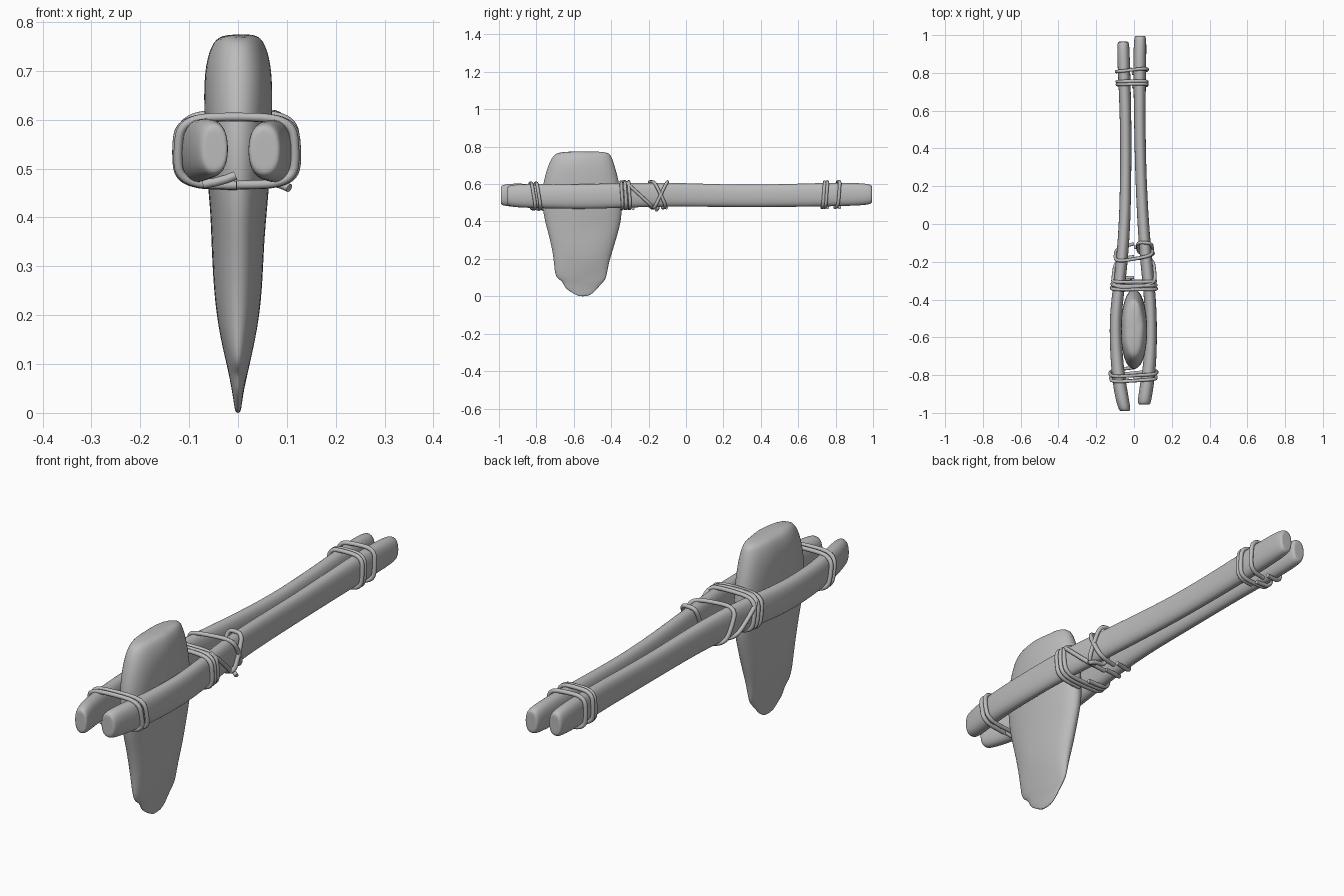
import bpy, bmesh, random
from math import sin, cos, pi, copysign
from mathutils import Vector

random.seed(4)
cube = bpy.data.objects.get("Cube")
if cube:
    bpy.data.objects.remove(cube)

grey = bpy.data.materials.new("stone grey")
grey.use_nodes = True
grey.diffuse_color = (0.5, 0.5, 0.5, 1)
grey.node_tree.nodes["Principled BSDF"].inputs["Base Color"].default_value = (0.5, 0.5, 0.5, 1)


def power(v, e):
    return copysign(abs(v) ** e, v)


def loft(name, rings):
    """Skin equal-sized rings of points, cap both ends and smooth the result."""
    bm = bmesh.new()
    loops = [[bm.verts.new(p) for p in ring] for ring in rings]
    n = len(loops[0])
    for a, b in zip(loops, loops[1:]):
        for i in range(n):
            j = (i + 1) % n
            bm.faces.new((a[i], a[j], b[j], b[i]))
    bm.faces.new(loops[0][::-1])
    bm.faces.new(loops[-1])
    bmesh.ops.recalc_face_normals(bm, faces=bm.faces)
    for f in bm.faces:
        f.smooth = True
    mesh = bpy.data.meshes.new(name)
    bm.to_mesh(mesh)
    bm.free()
    obj = bpy.data.objects.new(name, mesh)
    bpy.context.collection.objects.link(obj)
    mesh.materials.append(grey)
    mod = obj.modifiers.new("smooth", "SUBSURF")
    mod.levels = mod.render_levels = 2
    return obj


# Handle sticks: y, centre x, centre z, half width, half height
RIGHT = [(-0.99, -0.048, 0.54, 0.03, 0.054), (-0.93, -0.062, 0.542, 0.036, 0.062),
         (-0.8, -0.085, 0.535, 0.034, 0.063), (-0.6, -0.099, 0.532, 0.031, 0.065),
         (-0.45, -0.096, 0.537, 0.031, 0.066), (-0.25, -0.068, 0.543, 0.031, 0.065),
         (0.0, -0.048, 0.542, 0.03, 0.06), (0.3, -0.043, 0.532, 0.029, 0.056),
         (0.6, -0.044, 0.54, 0.03, 0.06), (0.85, -0.055, 0.546, 0.033, 0.063),
         (0.965, -0.057, 0.546, 0.032, 0.055)]
LEFT = [(-0.955, 0.054, 0.537, 0.034, 0.054), (-0.9, 0.06, 0.537, 0.037, 0.062),
        (-0.75, 0.085, 0.535, 0.034, 0.064), (-0.55, 0.092, 0.532, 0.03, 0.065),
        (-0.4, 0.086, 0.538, 0.031, 0.066), (-0.2, 0.065, 0.543, 0.032, 0.064),
        (0.0, 0.048, 0.543, 0.03, 0.062), (0.3, 0.034, 0.535, 0.029, 0.058),
        (0.6, 0.03, 0.54, 0.03, 0.061), (0.85, 0.03, 0.546, 0.034, 0.063),
        (0.995, 0.033, 0.545, 0.033, 0.056)]


def stick_ring(y, x, z, w, h, scale=1.05):
    ring = []
    for i in range(12):
        a = 2 * pi * i / 12
        ring.append((x + scale * w * power(cos(a), 0.85), y, z + scale * h * power(sin(a), 0.85)))
    return ring


for name, table in (("right_stick", RIGHT), ("left_stick", LEFT)):
    rings = [stick_ring(*s) for s in table]
    rings.insert(0, stick_ring(*table[0], scale=0.7))
    rings.append(stick_ring(*table[-1], scale=0.7))
    loft(name, rings)

# Stone blade: z, front y, back y, half thickness
BLADE = [(0.0, -0.58, -0.53, 0.005), (0.02, -0.61, -0.49, 0.008), (0.045, -0.65, -0.475, 0.012),
         (0.08, -0.66, -0.44, 0.019), (0.1, -0.70, -0.425, 0.023), (0.17, -0.705, -0.415, 0.038),
         (0.25, -0.715, -0.39, 0.05), (0.35, -0.74, -0.36, 0.054), (0.42, -0.76, -0.342, 0.058),
         (0.5, -0.77, -0.345, 0.065), (0.6, -0.768, -0.353, 0.07), (0.7, -0.738, -0.38, 0.071),
         (0.755, -0.71, -0.4, 0.055), (0.775, -0.67, -0.42, 0.035)]
rings = []
for z, y0, y1, t in BLADE:
    ring = []
    for i in range(16):
        a = 2 * pi * i / 16
        chip = 1 + random.uniform(-0.05, 0.05)
        ring.append((t * 1.03 * chip * power(sin(a), 0.85),
                     (y0 + y1) / 2 + (y1 - y0) / 2 * 1.02 * cos(a),
                     z + random.uniform(-0.004, 0.004)))
    rings.append(ring)
loft("stone_blade", rings)

# Cord lashings
CORD = 0.009


def sample(table, y):
    y = min(max(y, table[0][0]), table[-1][0])
    for a, b in zip(table, table[1:]):
        if y <= b[0]:
            return Vector(a).lerp(Vector(b), (y - a[0]) / (b[0] - a[0]))


def cord(name, points):
    curve = bpy.data.curves.new(name, "CURVE")
    curve.dimensions = "3D"
    curve.bevel_depth = CORD
    curve.bevel_resolution = 2
    curve.use_fill_caps = True
    curve.resolution_u = 2
    spline = curve.splines.new("NURBS")
    spline.points.add(len(points) - 1)
    for p, co in zip(spline.points, points):
        p.co = (*co, 1)
    spline.use_endpoint_u = True
    spline.order_u = 3
    curve.materials.append(grey)
    obj = bpy.data.objects.new(name, curve)
    bpy.context.collection.objects.link(obj)


def wrap(name, y0, y1, turns, lean_x=0.0, lean_z=0.0, sticks=(RIGHT, LEFT), tail=()):
    """Coil a cord round the sticks; the leans tilt each turn along y."""
    steps = int(28 * turns)
    points = []
    for i in range(steps + 1):
        a = 2 * pi * turns * i / steps - pi / 2
        u, v = power(cos(a), 0.55), power(sin(a), 0.5)
        y = y0 + (y1 - y0) * i / steps + lean_x * u * 0.1 + lean_z * v * 0.07
        first, last = sample(sticks[0], y), sample(sticks[-1], y)
        x0, x1 = first[1] - first[3] - CORD * 0.8, last[1] + last[3] + CORD * 0.8
        low = min(first[2] - first[4], last[2] - last[4]) - CORD * 0.7
        top = max(first[2] + first[4], last[2] + last[4]) + CORD * 0.7
        points.append(((x0 + x1) / 2 + u * (x1 - x0) / 2, y, (low + top) / 2 + v * (top - low) / 2))
    cord(name, points + list(tail))


wrap("front_lashing", -0.83, -0.775, 2, 0.1, -0.2)
wrap("middle_lashing", -0.35, -0.29, 3, 0.03, -0.1)
wrap("middle_diagonal_lashing", -0.26, -0.25, 1, 0.1, -1.1)
wrap("crossing_lashing", -0.16, -0.14, 1, 0.2, -0.5)
wrap("left_crossing_lashing", -0.14, -0.12, 1, 0, 0.45, (LEFT,),
     [(0.09, -0.15, 0.468), (0.105, -0.16, 0.46)])
wrap("rear_lashing", 0.73, 0.76, 2, 0.03, 0.05)
wrap("rear_end_lashing", 0.8, 0.825, 1, 0.12, 0.05)

# Loose cord end under the front lashing
cord("loose_cord_end", [(-0.07, -0.82, 0.468), (-0.03, -0.83, 0.474), (-0.005, -0.83, 0.486)])
